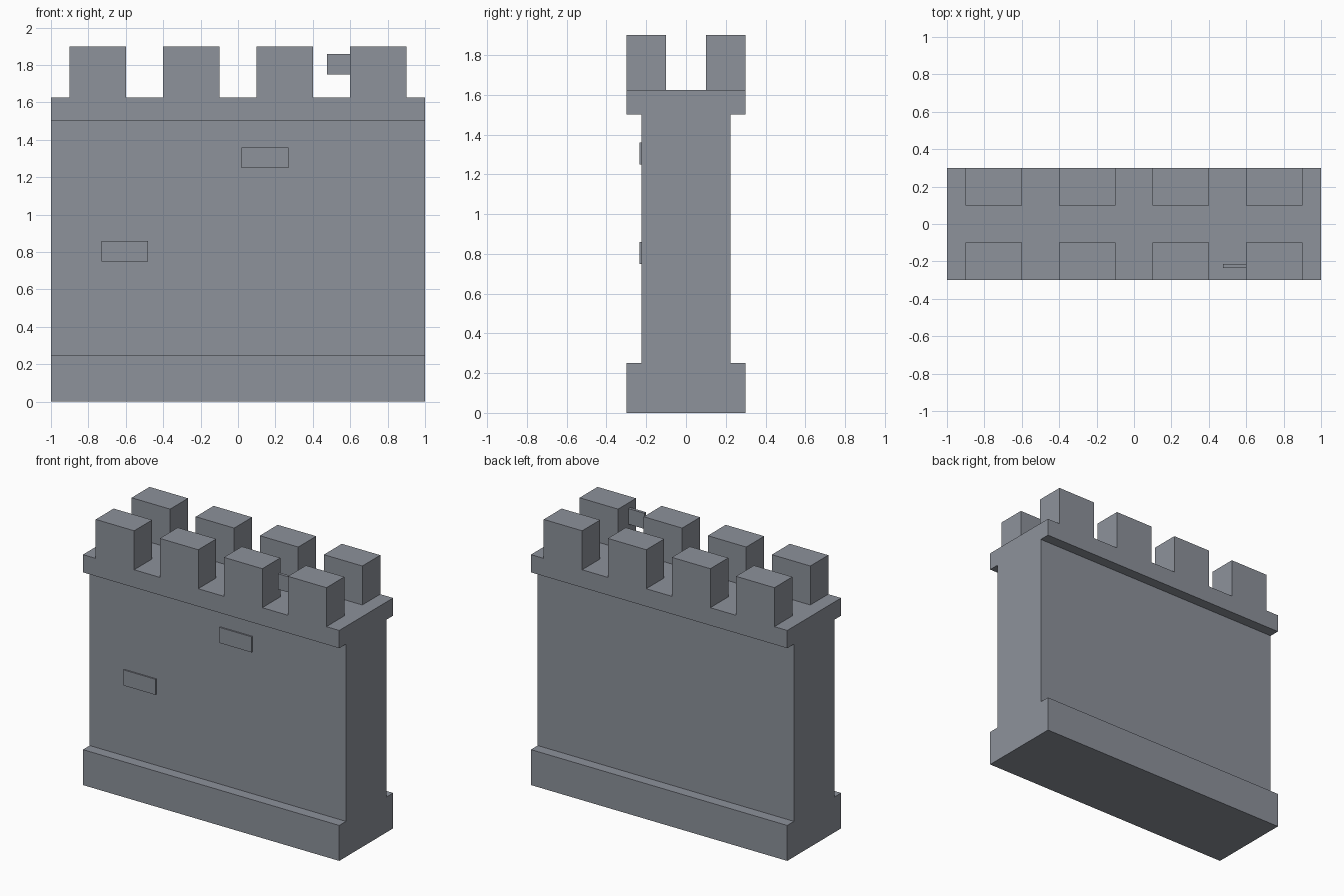
import bpy, bmesh

if "Cube" in bpy.data.objects:
    bpy.data.objects.remove(bpy.data.objects["Cube"])

stone = bpy.data.materials.new("grey_stone")
stone.diffuse_color = (0.266, 0.287, 0.328, 1)
stone.use_nodes = True
stone.node_tree.nodes["Principled BSDF"].inputs["Base Color"].default_value = stone.diffuse_color


def finish(name, bm):
    bmesh.ops.recalc_face_normals(bm, faces=bm.faces)
    mesh = bpy.data.meshes.new(name)
    bm.to_mesh(mesh)
    bm.free()
    mesh.materials.append(stone)
    obj = bpy.data.objects.new(name, mesh)
    bpy.context.collection.objects.link(obj)
    return obj


def box(name, x, y, z):
    bm = bmesh.new()
    bmesh.ops.create_cube(bm, size=1)
    for v in bm.verts:
        v.co = [lo + (c + 0.5) * (hi - lo) for c, (lo, hi) in zip(v.co, (x, y, z))]
    return finish(name, bm)


# Wall: plinth, recessed middle and walkway ledge as one extruded profile
half = [(0.3, 0), (0.3, 0.25), (0.225, 0.25), (0.225, 1.5), (0.3, 1.5), (0.3, 1.625)]
profile = half + [(-y, z) for y, z in reversed(half)]
bm = bmesh.new()
face = bm.faces.new([bm.verts.new((-1, y, z)) for y, z in profile])
ext = bmesh.ops.extrude_face_region(bm, geom=[face], use_keep_orig=True)
bmesh.ops.translate(bm, vec=(2, 0, 0),
                    verts=[g for g in ext["geom"] if isinstance(g, bmesh.types.BMVert)])
finish("wall", bm)

# Battlements: four merlons along each side of the walkway
for side, y in (("front", (-0.3, -0.1)), ("back", (0.1, 0.3))):
    for i in range(4):
        x = -0.9 + 0.5 * i
        box(f"{side}_merlon_{i + 1}", (x, x + 0.3), y, (1.625, 1.9))

# Raised bricks on a rising diagonal; the last sticks out of a merlon's side
for i, (x, z) in enumerate([(-0.73, 0.75), (0.02, 1.25), (0.475, 1.75)]):
    box(f"raised_brick_{i + 1}", (x, x + 0.25), (-0.235, -0.215), (z, z + 0.11))
